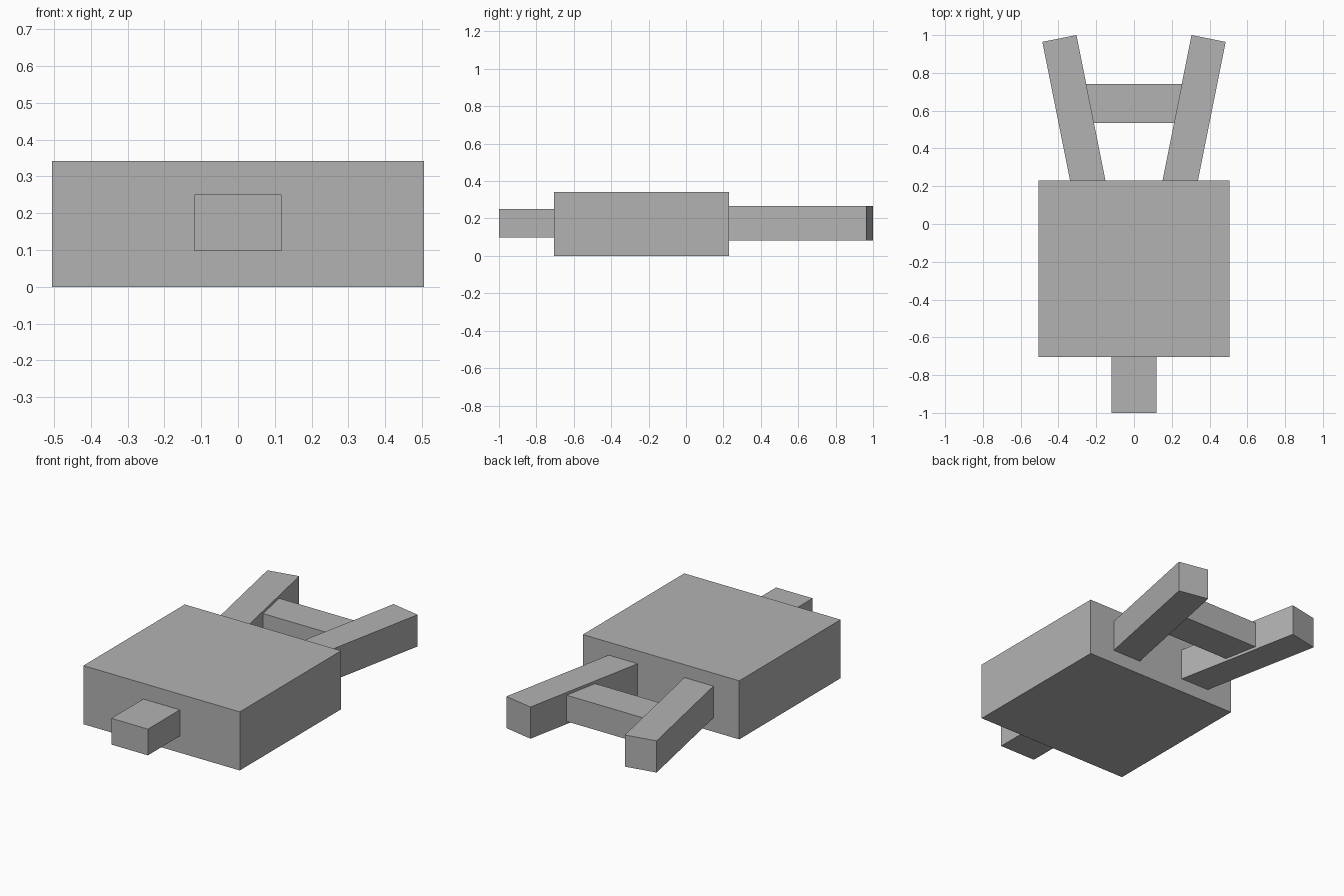
import bpy
from math import radians, sin, cos
from mathutils import Matrix, Vector

cube = bpy.data.objects.get("Cube")
if cube:
    bpy.data.objects.remove(cube, do_unlink=True)

# Single plain grey
grey = bpy.data.materials.new("plain_grey")
grey.use_nodes = True
colour = (0.45, 0.45, 0.45, 1)
grey.diffuse_color = colour
grey.node_tree.nodes["Principled BSDF"].inputs["Base Color"].default_value = colour


def box(name, centre, size, turn=0):
    """Flat-sided box, turned about the vertical axis."""
    bpy.ops.mesh.primitive_cube_add(size=1)
    ob = bpy.context.object
    ob.name = name
    ob.data.transform(Matrix.Diagonal((*size, 1)))
    ob.location = centre
    ob.rotation_euler.z = turn
    ob.data.materials.append(grey)
    return ob


# Main block and the stub on its front
box("body", (0, -0.2375, 0.171), (1.01, 0.935, 0.342))
box("front_stub", (0, -0.84, 0.174), (0.236, 0.32, 0.153))

# Two splayed arms at the back, rooted inside the body
splay = radians(11.3)
length = 0.85
for side, name in ((1, "left_arm"), (-1, "right_arm")):
    tip = Vector((side * 0.395, 0.982, 0.174))
    along = Vector((side * sin(splay), cos(splay), 0))
    box(name, tip - along * length / 2, (0.184, length, 0.185), -side * splay)

# Bar joining the arms
box("cross_bar", (0, 0.638, 0.174), (0.6, 0.206, 0.153))
